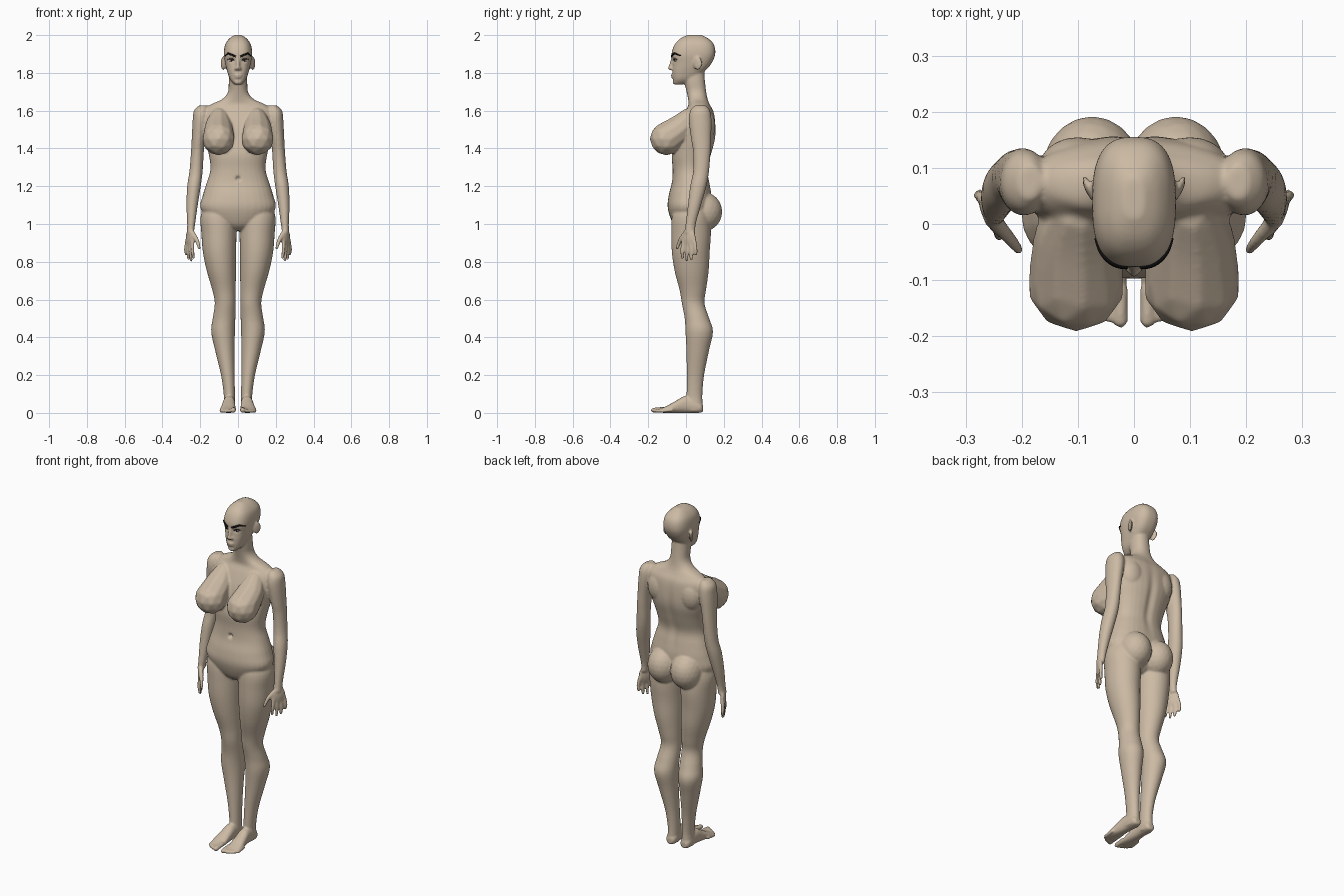
import bpy, bmesh, math
from mathutils import Vector, Matrix
from mathutils.bvhtree import BVHTree


def material(name, rgb):
    m = bpy.data.materials.new(name)
    m.diffuse_color = (*rgb, 1)
    return m


SKIN = material("skin", (0.60, 0.49, 0.37))
BLACK = material("black", (0.006, 0.005, 0.005))
WHITE = material("eye_white", (0.62, 0.58, 0.53))


def spline(rows, steps):
    """Catmull-Rom resampling of rows of numbers."""
    rows = [Vector(r) for r in rows]
    out = []
    for i in range(len(rows) - 1):
        a, b, c, d = rows[max(i - 1, 0)], rows[i], rows[i + 1], rows[min(i + 2, len(rows) - 1)]
        for k in range(steps):
            t = k / steps
            out.append(b + (c - a) * (t / 2) + (a * 2 - b * 5 + c * 4 - d) * (t * t / 2)
                       + (b * 3 - a - c * 3 + d) * (t ** 3 / 2))
    return out + [rows[-1]]


def loft(bm, rows, side=1, power=2.0, axis='Z', seg=32):
    """Rows are (position, centre x, centre of other axis, half width, half depth)."""
    rings = []
    for p, cx, co, rx, ro in spline(rows, 4):
        ring = []
        for k in range(seg):
            a = 2 * math.pi * k / seg
            c, s = math.cos(a), math.sin(a)
            x = side * (cx + rx * math.copysign(abs(c) ** (2 / power), c))
            o = co + ro * math.copysign(abs(s) ** (2 / power), s)
            ring.append(bm.verts.new((x, o, p) if axis == 'Z' else (x, p, o)))
        rings.append(ring)
    for a, b in zip(rings, rings[1:]):
        for k in range(seg):
            j = (k + 1) % seg
            bm.faces.new((a[k], a[j], b[j], b[k]))
    bm.faces.new(rings[0])
    bm.faces.new(rings[-1])


def ball(bm, centre, radii, side=1, turn=0.0):
    """Ellipsoid, turned about z, mirrored by side."""
    m = (Matrix.Diagonal((side, 1, 1, 1)) @ Matrix.Translation(centre)
         @ Matrix.Rotation(turn, 4, 'Z') @ Matrix.Diagonal((*radii, 1)))
    bmesh.ops.create_icosphere(bm, subdivisions=3, radius=1, matrix=m)


def chain(bm, pts, side=1, steps=8):
    """Sweep of balls through (x, y, z, radius)."""
    for x, y, z, r in spline(pts, steps):
        m = Matrix.Translation((side * x, y, z))
        bmesh.ops.create_icosphere(bm, subdivisions=2, radius=r, matrix=m)


bm = bmesh.new()

# torso and neck
loft(bm, [(z, 0, cy, rx, ry) for z, cy, rx, ry in (
    (0.965, 0.02, 0.03, 0.05), (1.0, 0.022, 0.13, 0.09), (1.08, 0.018, 0.198, 0.114),
    (1.15, 0.022, 0.187, 0.114), (1.22, 0.025, 0.165, 0.10), (1.29, 0.022, 0.146, 0.093),
    (1.37, 0.03, 0.155, 0.105), (1.45, 0.05, 0.174, 0.105), (1.52, 0.06, 0.188, 0.097),
    (1.59, 0.07, 0.19, 0.078), (1.63, 0.07, 0.15, 0.058), (1.66, 0.063, 0.085, 0.052),
    (1.70, 0.055, 0.053, 0.052), (1.76, 0.045, 0.049, 0.055), (1.82, 0.045, 0.045, 0.05))],
    power=2.25)

# head, nose, lips, chin
loft(bm, [(z, 0, (f + b) / 2, rx, (b - f) / 2) for z, f, b, rx in (
    (1.738, -0.06, -0.02, 0.018), (1.765, -0.068, 0.04, 0.042), (1.81, -0.072, 0.10, 0.058),
    (1.85, -0.07, 0.135, 0.068), (1.90, -0.077, 0.155, 0.075), (1.95, -0.06, 0.148, 0.068),
    (1.982, -0.03, 0.118, 0.046), (2.001, 0.01, 0.08, 0.018))], power=2.7)
chain(bm, [(0, -0.07, 1.878, 0.009), (0, -0.08, 1.845, 0.009), (0, -0.085, 1.824, 0.011)])
ball(bm, (0, -0.07, 1.789, ), (0.022, 0.010, 0.006))
ball(bm, (0, -0.069, 1.777), (0.018, 0.010, 0.006))
ball(bm, (0, -0.058, 1.752), (0.022, 0.014, 0.014))

for s in (1, -1):
    # ears and nostril wings
    ball(bm, (0.079, 0.062, 1.85), (0.008, 0.026, 0.036), s, -0.45)
    ball(bm, (0.011, -0.076, 1.822), (0.008, 0.010, 0.007), s)
    # chest and buttocks
    chain(bm, [(0.10, 0.015, 1.565, 0.05), (0.103, -0.03, 1.505, 0.076),
               (0.103, -0.104, 1.451, 0.088)], s)
    ball(bm, (0.075, 0.09, 1.065), (0.09, 0.102, 0.105), s)
    # shoulder blade
    ball(bm, (0.10, 0.10, 1.52), (0.07, 0.055, 0.09), s)
    # leg
    loft(bm, [(1.12, 0.10, 0.03, 0.07, 0.08), (1.04, 0.103, 0.025, 0.095, 0.10),
              (0.95, 0.101, 0.027, 0.093, 0.105), (0.85, 0.098, 0.025, 0.088, 0.10),
              (0.75, 0.088, 0.03, 0.077, 0.09), (0.65, 0.074, 0.036, 0.062, 0.07),
              (0.58, 0.068, 0.038, 0.055, 0.06), (0.50, 0.074, 0.058, 0.06, 0.065),
              (0.43, 0.079, 0.070, 0.063, 0.073), (0.33, 0.070, 0.062, 0.051, 0.06),
              (0.20, 0.054, 0.05, 0.036, 0.046), (0.10, 0.046, 0.045, 0.03, 0.042),
              (0.05, 0.046, 0.045, 0.03, 0.043), (0.01, 0.046, 0.045, 0.03, 0.042)], s)
    # foot and toes
    loft(bm, [(0.09, 0.046, 0.024, 0.016, 0.018), (0.07, 0.046, 0.03, 0.03, 0.03),
              (0.0, 0.047, 0.045, 0.032, 0.045), (-0.05, 0.05, 0.033, 0.036, 0.033),
              (-0.10, 0.053, 0.019, 0.041, 0.019), (-0.135, 0.053, 0.012, 0.036, 0.011)],
         s, 2.3, 'Y')
    for i, (x, y, r) in enumerate(((0.024, -0.172, 0.014), (0.046, -0.165, 0.011),
                                   (0.063, -0.156, 0.010), (0.077, -0.145, 0.010),
                                   (0.09, -0.13, 0.009))):
        chain(bm, [(x, y + 0.055, r + 0.006, r), (x, y, r, r)], s)
    # arm
    loft(bm, [(1.628, 0.185, 0.075, 0.02, 0.03), (1.60, 0.193, 0.075, 0.04, 0.052),
              (1.55, 0.197, 0.075, 0.043, 0.06), (1.45, 0.209, 0.08, 0.036, 0.053),
              (1.38, 0.215, 0.084, 0.034, 0.046), (1.28, 0.222, 0.080, 0.035, 0.042),
              (1.20, 0.233, 0.065, 0.036, 0.043), (1.10, 0.243, 0.045, 0.030, 0.035),
              (1.00, 0.248, 0.025, 0.021, 0.027), (0.95, 0.252, 0.02, 0.018, 0.03)], s)
    # hand: palm, four fingers and thumb spread along a diagonal
    across = Vector((0.45, 0.89, 0))
    mid = Vector((0.254, 0.015, 0.925))
    ball(bm, mid, (0.041, 0.015, 0.052), s, math.atan2(0.89, 0.45))
    for off, tip in ((-0.031, 0.815), (-0.010, 0.80), (0.012, 0.807), (0.033, 0.832)):
        a, b = mid + across * off, mid + across * off * 1.25
        chain(bm, [(a.x, a.y, 0.915, 0.011), (b.x + 0.004, b.y, 0.865, 0.0105),
                   (b.x, b.y, tip + 0.009, 0.009)], s, 7)
    chain(bm, [(0.243, 0.0, 0.955, 0.014), (0.218, -0.03, 0.915, 0.012),
               (0.205, -0.047, 0.872, 0.009)], s)

bmesh.ops.recalc_face_normals(bm, faces=bm.faces)
mesh = bpy.data.meshes.new("body")
bm.to_mesh(mesh)
bm.free()
body = bpy.data.objects.new("body", mesh)
bpy.context.collection.objects.link(body)

# fuse the parts into one smooth skin
fuse = body.modifiers.new("fuse", 'REMESH')
fuse.mode, fuse.voxel_size = 'VOXEL', 0.0056
soft = body.modifiers.new("soften", 'SMOOTH')
soft.factor, soft.iterations = 0.5, 6
deps = bpy.context.evaluated_depsgraph_get()
mesh = bpy.data.meshes.new_from_object(body.evaluated_get(deps))
body.modifiers.clear()
body.data = mesh
mesh.materials.clear()
mesh.materials.append(SKIN)


def bump(d, width):
    return math.exp(-(d / width) ** 2)


# navel, spine groove and eye sockets
for v in mesh.vertices:
    x, y, z = v.co
    if y < 0:
        v.co.y += 0.016 * bump(math.hypot(x, z - 1.24), 0.011)
        v.co.y += 0.009 * bump(math.hypot(abs(x) - 0.034, (z - 1.868) * 1.4), 0.016)
    elif y > 0.06 and 1.1 < z < 1.65:
        v.co.y -= 0.010 * bump(x, 0.022) * bump(z - 1.38, 0.16)
for p in mesh.polygons:
    p.use_smooth = True

tree = BVHTree.FromPolygons([v.co for v in mesh.vertices], [p.vertices for p in mesh.polygons])


def on_face(x, z):
    hit = tree.ray_cast(Vector((x, -1, z)), Vector((0, 1, 0)))[0]
    return hit if hit else Vector((x, -0.06, z))


def stroke(name, pts, width):
    """Thin black line lying on the face through (x, z, relative width)."""
    cu = bpy.data.curves.new(name, 'CURVE')
    cu.dimensions, cu.bevel_depth, cu.bevel_resolution, cu.use_fill_caps = '3D', width, 1, True
    sp = cu.splines.new('POLY')
    rows = spline(pts, 4)
    sp.points.add(len(rows) - 1)
    for q, (x, z, w) in zip(sp.points, rows):
        q.co, q.radius = (*on_face(x, z), 1), w
    cu.materials.append(BLACK)
    bpy.context.collection.objects.link(bpy.data.objects.new(name, cu))


def eye_ball(name, centre, radii, mat):
    b = bmesh.new()
    ball(b, centre, radii)
    me = bpy.data.meshes.new(name)
    b.to_mesh(me)
    b.free()
    me.materials.append(mat)
    for p in me.polygons:
        p.use_smooth = True
    bpy.context.collection.objects.link(bpy.data.objects.new(name, me))


# eyes, lashes and eyebrows
for s, tag in ((1, "left"), (-1, "right")):
    c = on_face(s * 0.034, 1.866)
    eye_ball("eye_" + tag, c + Vector((0, 0.004, 0)), (0.014, 0.007, 0.007), WHITE)
    eye_ball("iris_" + tag, c + Vector((0, -0.001, 0)), (0.006, 0.004, 0.006), BLACK)
    stroke("lash_" + tag, [(s * 0.018, 1.866, 0.6), (s * 0.034, 1.875, 1), (s * 0.054, 1.871, 0.6)], 0.003)
    stroke("eyebrow_" + tag, [(s * 0.012, 1.886, 1), (s * 0.03, 1.894, 1.1),
                              (s * 0.052, 1.902, 1), (s * 0.068, 1.89, 0.5)], 0.0055)
